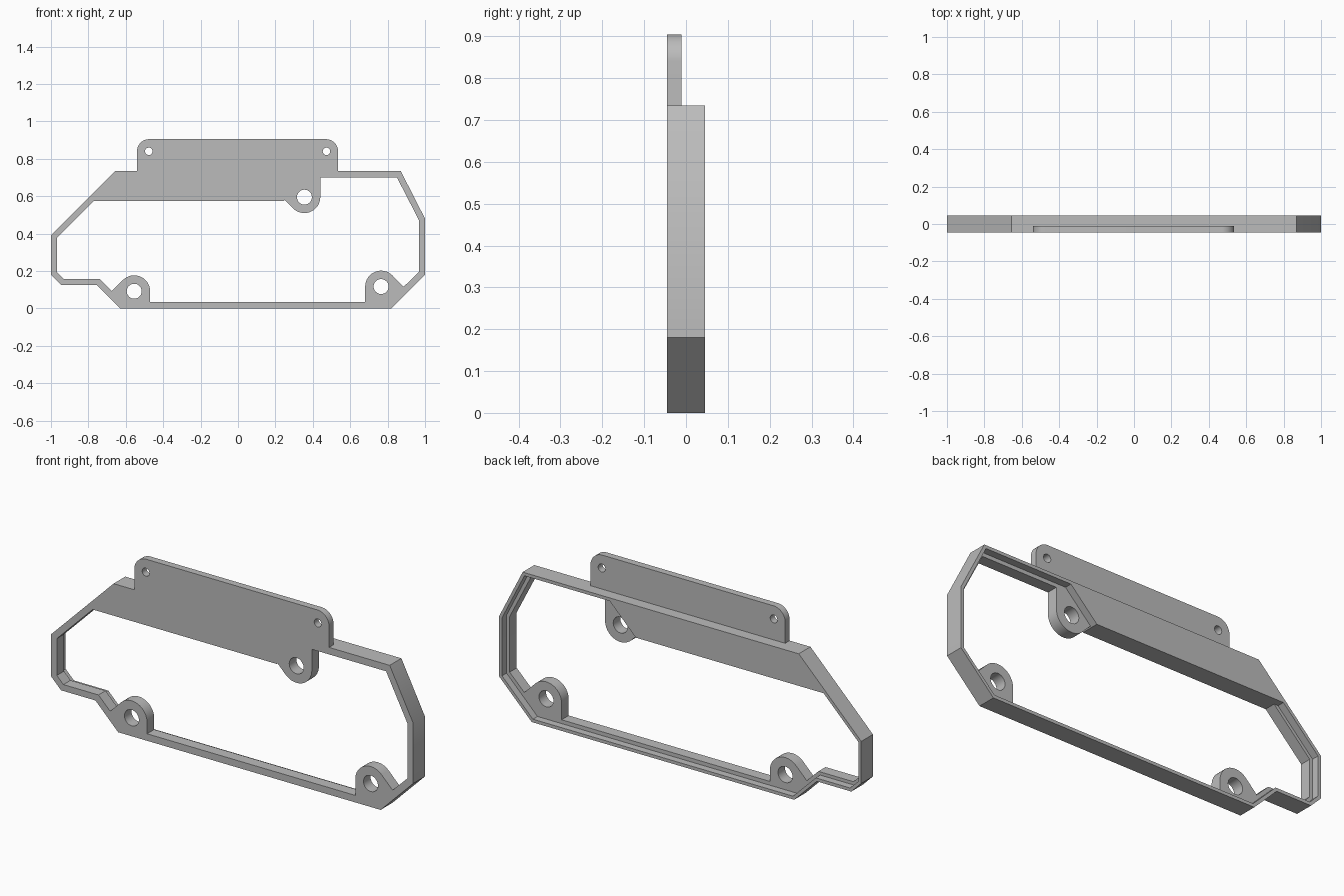
import bpy
import bmesh
from math import cos, sin, radians, pi
from mathutils import Vector

cube = bpy.data.objects.get("Cube")
if cube:
    bpy.data.objects.remove(cube, do_unlink=True)

FRONT, STEP, BACK = -0.046, 0.01, 0.046   # depth levels along y
WALL = 0.016                              # thin rear wall

grey = bpy.data.materials.new("plain grey")
grey.use_nodes = True
colour = (0.5, 0.5, 0.5, 1)
grey.diffuse_color = colour
grey.node_tree.nodes["Principled BSDF"].inputs["Base Color"].default_value = colour


def arc(cx, cz, r, start, end, steps=16):
    angles = [radians(start + (end - start) * i / steps) for i in range(steps + 1)]
    return [(cx + r * cos(a), cz + r * sin(a)) for a in angles]


def hole(cx, cz, r):
    return arc(cx, cz, r, 0, 360, 32)[:-1]


def inset(points, d):
    """Move every side of a counter-clockwise outline inward by d."""
    result = []
    for i, p in enumerate(points):
        p = Vector(p)
        a = (p - Vector(points[i - 1])).normalized()
        b = (Vector(points[(i + 1) % len(points)]) - p).normalized()
        na, nb = Vector((-a.y, a.x)), Vector((-b.y, b.x))
        result.append(tuple(p + (na + nb) * d / (1 + na.dot(nb))))
    return result


def plate(name, outlines, y0, y1):
    """Extrude a flat profile with openings from y0 to y1."""
    curve = bpy.data.curves.new(name + "_profile", 'CURVE')
    curve.dimensions = '2D'
    curve.fill_mode = 'BOTH'
    curve.extrude = (y1 - y0) / 2
    for points in outlines:
        spline = curve.splines.new('POLY')
        spline.points.add(len(points) - 1)
        for sp, (x, z) in zip(spline.points, points):
            sp.co = (x, z, 0, 1)
        spline.use_cyclic_u = True
    helper = bpy.data.objects.new(name + "_helper", curve)
    bpy.context.scene.collection.objects.link(helper)
    bpy.context.view_layer.update()
    mesh = bpy.data.meshes.new_from_object(
        helper.evaluated_get(bpy.context.evaluated_depsgraph_get()))
    bpy.data.objects.remove(helper, do_unlink=True)
    bpy.data.curves.remove(curve)

    # Stand the profile upright and weld caps to sides
    bm = bmesh.new()
    bm.from_mesh(mesh)
    for v in bm.verts:
        x, z, depth = v.co
        v.co = (x, (y0 + y1) / 2 - depth, z)
    bmesh.ops.remove_doubles(bm, verts=bm.verts, dist=0.0001)
    bmesh.ops.recalc_face_normals(bm, faces=bm.faces)
    bm.to_mesh(mesh)
    bm.free()
    mesh.name = name
    mesh.materials.clear()
    mesh.materials.append(grey)
    obj = bpy.data.objects.new(name, mesh)
    bpy.context.scene.collection.objects.link(obj)
    bpy.ops.object.select_all(action='DESELECT')
    obj.select_set(True)
    bpy.context.view_layer.objects.active = obj
    bpy.ops.object.shade_smooth_by_angle(angle=pi / 6)
    return obj


# Outer outline, counter-clockwise from the bottom left
outer = [(-0.63, 0), (0.82, 0), (1, 0.18), (1, 0.48), (0.87, 0.735),
         (-0.655, 0.735), (-1, 0.39), (-1, 0.18), (-0.945, 0.125), (-0.755, 0.125)]

# Mounting lugs: centre of each eye
low_right, low_left, high = (-0.555, 0.092), (0.765, 0.117), (0.355, 0.595)
LUG, BORE = 0.085, 0.04

# Front opening, wrapping around the lugs and under the panel
opening = (
    [(-0.47, 0.035)] + arc(*low_right, LUG, 0, 135)
    + [(-0.674, 0.093), (-0.738, 0.157), (-0.932, 0.157), (-0.968, 0.193),
       (-0.968, 0.377), (-0.77, 0.575), (0.245, 0.575), (0.25, 0.58)]
    + arc(*high, LUG, 225, 360)
    + [(0.44, 0.7), (0.85, 0.7), (0.967, 0.473), (0.967, 0.196), (0.886, 0.116)]
    + arc(*low_left, LUG, 45, 180) + [(0.68, 0.035)])

plate("front_frame",
      [outer, opening] + [hole(*c, BORE) for c in (low_right, low_left, high)],
      FRONT, STEP)

# Rear wall: thin rim with the solid panel filling the upper right
rim = inset(outer, WALL)
top = rim[4][1]
pocket = (rim[:5] + [(0.245 + top - 0.575, top), (0.245, 0.575), (-0.792, 0.575)]
          + rim[6:])
plate("rear_wall_and_panel", [outer, pocket], STEP, BACK)

# Upper mounting tab with rounded corners and two screw holes
tab = ([(-0.54, 0.735), (0.535, 0.735)] + arc(0.47, 0.84, 0.065, 0, 90)
       + arc(-0.475, 0.84, 0.065, 90, 180))
plate("mounting_tab", [tab, hole(0.473, 0.84, 0.02), hole(-0.477, 0.84, 0.02)],
      FRONT, -0.011)
